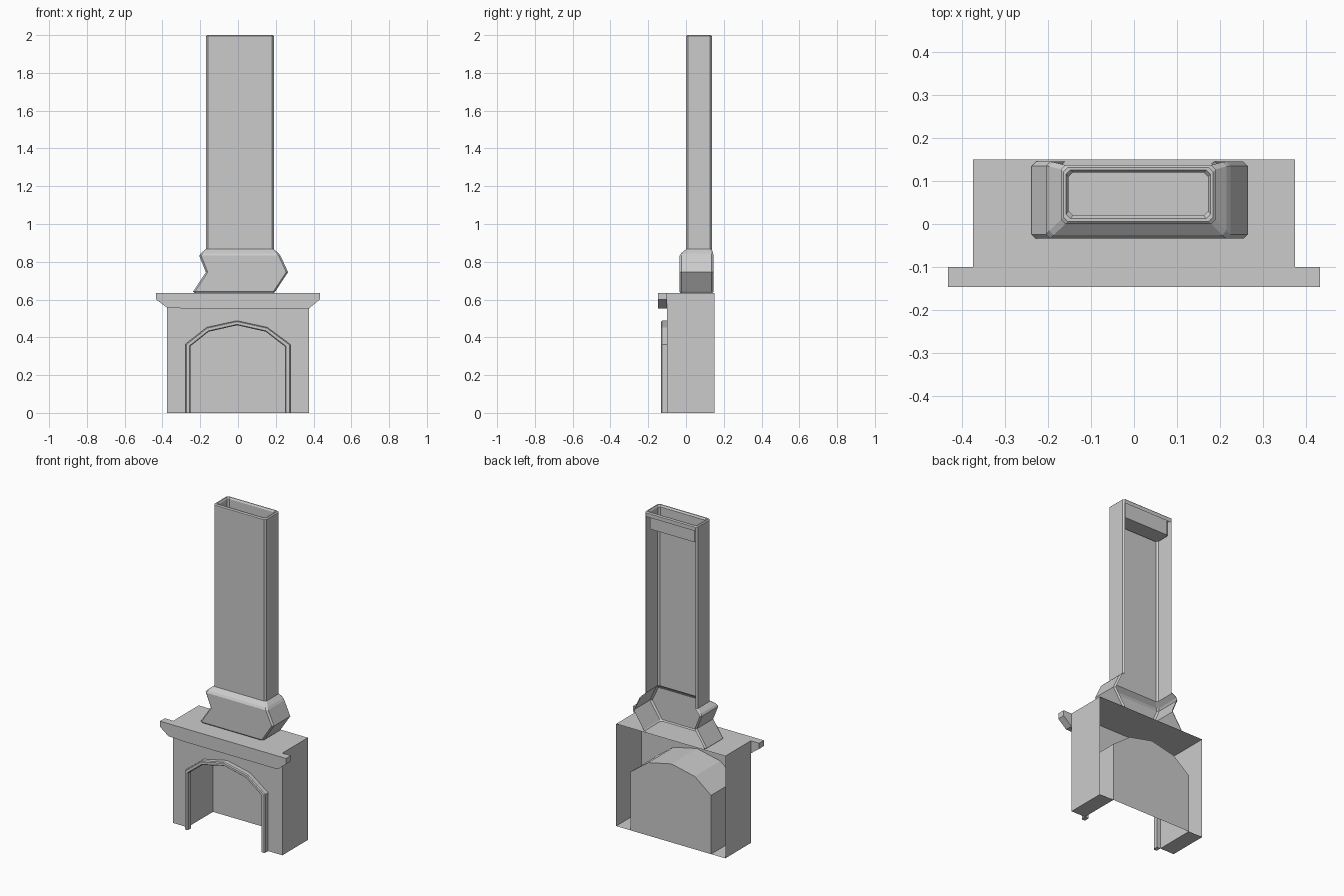
import bpy, bmesh

if "Cube" in bpy.data.objects:
    bpy.data.objects.remove(bpy.data.objects["Cube"])


def finish(name, bm):
    bmesh.ops.remove_doubles(bm, verts=bm.verts, dist=1e-5)
    bmesh.ops.recalc_face_normals(bm, faces=bm.faces)
    me = bpy.data.meshes.new(name)
    bm.to_mesh(me)
    bm.free()
    ob = bpy.data.objects.new(name, me)
    bpy.context.collection.objects.link(ob)
    return ob


def face(bm, pts):
    return bm.faces.new([bm.verts.new(p) for p in pts])


def loft(bm, rows, closed):
    # Skin a sheet through rows of equal point count
    for a, b in zip(rows, rows[1:]):
        n = len(a)
        for i in range(n if closed else n - 1):
            j = (i + 1) % n
            face(bm, [a[i], a[j], b[j], b[i]])


def at_y(profile, y):
    return [(x, y, z) for x, z in profile]


W, FRONT, BACK, TOP = 0.375, -0.1, 0.15, 0.635
outer = [(-0.277, 0), (-0.277, 0.365), (-0.165, 0.453), (-0.005, 0.488),
         (0.155, 0.453), (0.277, 0.363), (0.277, 0)]
inner = [(-0.252, 0), (-0.252, 0.353), (-0.155, 0.43), (-0.005, 0.464),
         (0.147, 0.43), (0.25, 0.35), (0.25, 0)]

# Surround: front panel with arched hole, sides, top and pillar feet (open back)
bm = bmesh.new()
shell = [(-W, 0), (-W, TOP), (W, TOP), (W, 0)]
face(bm, at_y(shell + outer[::-1], FRONT))
loft(bm, [at_y(shell, FRONT), at_y(shell, BACK)], False)
for s in (-1, 1):
    loft(bm, [at_y([(s * W, 0), (s * 0.277, 0)], y) for y in (FRONT, BACK)], False)
finish("fireplace_surround", bm)

# Firebox: arched niche running to the back plane
bm = bmesh.new()
loft(bm, [at_y(outer, FRONT), at_y(outer, BACK)], False)
face(bm, at_y(outer, BACK))
finish("firebox", bm)

# Arch trim: bevelled strip swept around the opening
bm = bmesh.new()
section = [(0, -0.1), (0, -0.127), (0.2, -0.133), (0.8, -0.133), (1, -0.127), (1, -0.1)]
rows = [[(o[0] + (i[0] - o[0]) * t, y, o[1] + (i[1] - o[1]) * t) for t, y in section]
        for o, i in zip(outer, inner)]
loft(bm, rows, True)
face(bm, rows[0])
face(bm, rows[-1])
finish("arch_trim", bm)

# Mantel shelf with sloping ends
bm = bmesh.new()
shelf = [(-0.433, TOP), (-0.433, 0.6), (-W, 0.557), (-0.26, 0.552),
         (W, 0.552), (0.433, 0.6), (0.433, TOP)]
rows = [at_y(shelf, -0.147), at_y(shelf, FRONT)]
loft(bm, rows, True)
for r in rows:
    face(bm, r)
finish("mantel_shelf", bm)


def ring(x0, x1, y0, y1, z, c=0.01):
    # Rectangle with chamfered corners, starting and ending at the back
    return [(x, y, z) for x, y in (
        (x0 + c, y1), (x0, y1 - c), (x0, y0 + c), (x0 + c, y0),
        (x1 - c, y0), (x1, y0 + c), (x1, y1 - c), (x1 - c, y1))]


# Chimney: crooked hood and tall shaft, open at the back
bm = bmesh.new()
loft(bm, [ring(-0.23, 0.19, -0.028, 0.14, TOP),
          ring(-0.238, 0.197, -0.034, 0.145, 0.642),
          ring(-0.17, 0.265, -0.034, 0.145, 0.745),
          ring(-0.205, 0.225, -0.034, 0.145, 0.832),
          ring(-0.197, 0.215, -0.026, 0.144, 0.845),
          ring(-0.17, 0.19, 0.0, 0.137, 0.867),
          ring(-0.17, 0.19, 0.0, 0.137, 1.97)], False)
# Closed rim and recessed flue top
flue = [ring(-0.17, 0.19, 0.0, 0.137, 1.97),
        ring(-0.17, 0.19, 0.0, 0.137, 1.994),
        ring(-0.164, 0.184, 0.006, 0.131, 2.0),
        ring(-0.158, 0.178, 0.013, 0.126, 2.0),
        ring(-0.152, 0.172, 0.02, 0.12, 1.99),
        ring(-0.152, 0.172, 0.02, 0.12, 1.89)]
loft(bm, flue, True)
face(bm, flue[-1])
finish("chimney", bm)
